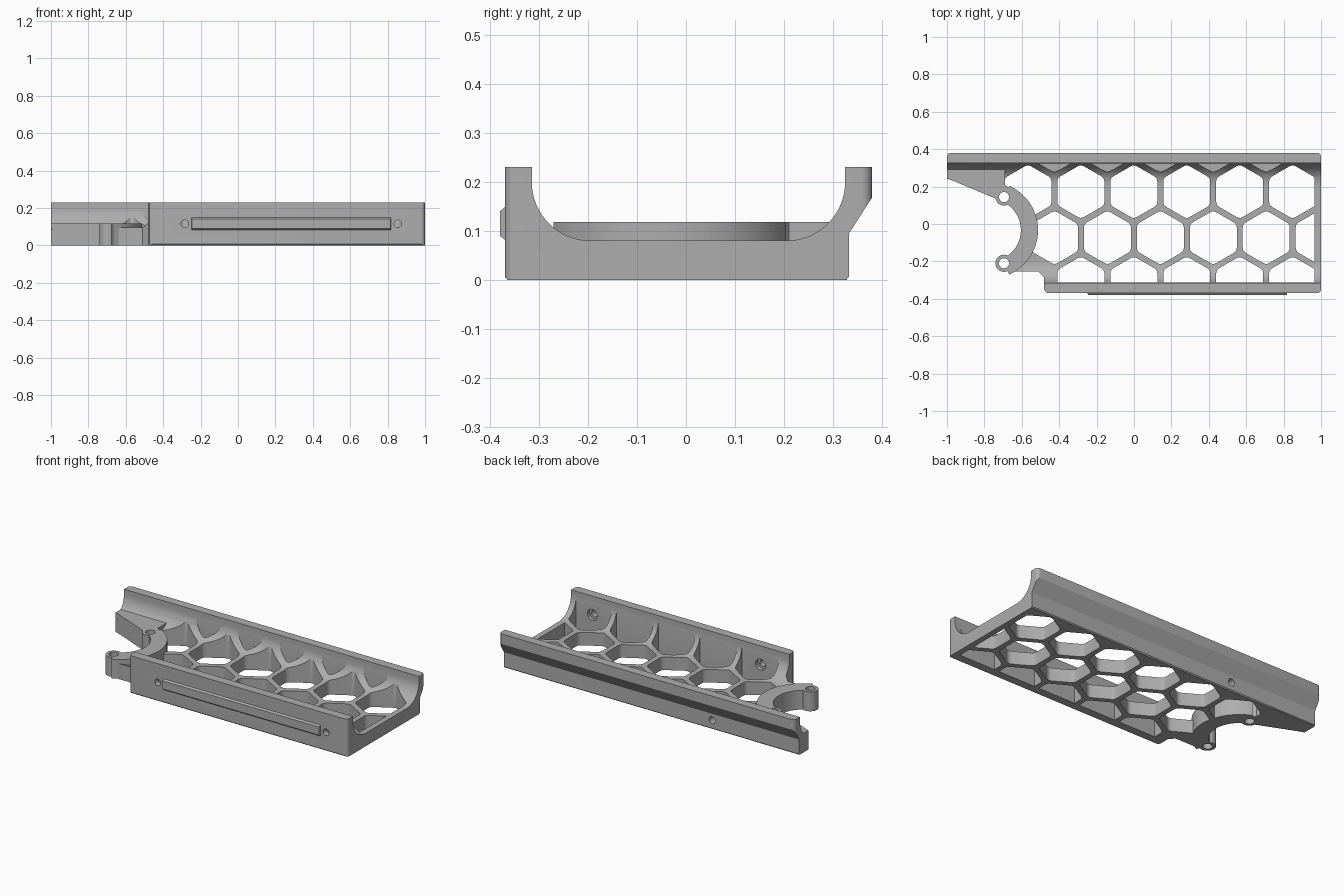
import bpy, bmesh, math
from mathutils import Vector, Matrix

cube = bpy.data.objects.get("Cube")
if cube:
    bpy.data.objects.remove(cube, do_unlink=True)

grey = bpy.data.materials.new("mid_grey")
grey.use_nodes = True
COLOUR = (0.42, 0.42, 0.42, 1)
grey.diffuse_color = COLOUR
grey.node_tree.nodes["Principled BSDF"].inputs["Base Color"].default_value = COLOUR


def finish(name, bm):
    bmesh.ops.recalc_face_normals(bm, faces=bm.faces)
    mesh = bpy.data.meshes.new(name)
    bm.to_mesh(mesh)
    bm.free()
    mesh.materials.append(grey)
    ob = bpy.data.objects.new(name, mesh)
    bpy.context.collection.objects.link(ob)
    return ob


def extrude(bm, faces, vec):
    new = bmesh.ops.extrude_face_region(bm, geom=faces)["geom"]
    bmesh.ops.translate(bm, vec=vec, verts=[v for v in new if isinstance(v, bmesh.types.BMVert)])


def prism(name, outline, z0, z1):
    bm = bmesh.new()
    face = bm.faces.new([bm.verts.new((x, y, z0)) for x, y in outline])
    extrude(bm, [face], (0, 0, z1 - z0))
    return finish(name, bm)


def arc(cx, cy, r, a0, a1, n=16):
    angles = [math.radians(a0 + (a1 - a0) * i / n) for i in range(n + 1)]
    return [(cx + r * math.cos(a), cy + r * math.sin(a)) for a in angles]


def disc(cx, cy, r):
    return arc(cx, cy, r, 0, 345, 23)


def rod(name, x, z, r, y0, y1):
    bm = bmesh.new()
    bmesh.ops.create_cone(bm, cap_ends=True, segments=24, radius1=r, radius2=r, depth=y1 - y0,
                          matrix=Matrix.Translation((x, (y0 + y1) / 2, z)) @ Matrix.Rotation(math.pi / 2, 4, "X"))
    return finish(name, bm)


def combine(target, tool, operation):
    mod = target.modifiers.new("cut", "BOOLEAN")
    mod.object, mod.operation, mod.solver = tool, operation, "EXACT"
    bpy.context.view_layer.objects.active = target
    bpy.ops.object.modifier_apply(modifier=mod.name)
    bpy.data.objects.remove(tool, do_unlink=True)


# Channel body: trough section swept along x
section = [(-0.364, 0), (0.327, 0), (0.333, 0.006), (0.333, 0.095), (0.38, 0.168), (0.38, 0.23), (0.325, 0.23)]
section += arc(0.205, 0.2, 0.12, 0, -90) + arc(-0.195, 0.2, 0.12, -90, -180)
section += [(-0.315, 0.23), (-0.37, 0.23), (-0.37, 0.006)]
bm = bmesh.new()
cap = bm.faces.new([bm.verts.new((-1, y, z)) for y, z in section])
extrude(bm, [cap], (2, 0, 0))
body = finish("channel_body", bm)

# Rounded outer corners of the two rails
for x, y in ((1, 0.38), (-1, 0.38), (1, -0.37)):
    s, t, r = math.copysign(1, x), math.copysign(1, y), 0.022
    fillet = [(x - s * r * (1 - math.sin(a)), y - t * r * (1 - math.cos(a)))
              for a in [math.pi / 2 * i / 6 for i in range(7)]]
    fillet += [(x + s * 0.05, y - t * r), (x + s * 0.05, y + t * 0.05), (x - s * r, y + t * 0.05)]
    combine(body, prism("corner_cutter", fillet, -0.1, 0.4), "DIFFERENCE")

# Open notch at the left end
AX, AY = -0.773, -0.033
notch = [(-1.1, -0.5), (-0.458, -0.5), (-0.458, -0.371), (-0.473, -0.363), (-0.48, -0.35), (-0.48, -0.285), (-0.51, -0.255)]
notch += [(-0.67, -0.255)] + arc(AX, AY, 0.21, -58, 60) + [(-0.72, 0.14), (-1.1, 0.28)]
combine(body, prism("notch_cutter", notch, -0.1, 0.4), "DIFFERENCE")


# Honeycomb openings, clipped at the walls
def rounded_hex(cx, cy, radius, k=0.13):
    pts = [Vector((cx + radius * math.sin(i * math.pi / 3), cy + radius * math.cos(i * math.pi / 3))) for i in range(6)]
    out = []
    for i, p in enumerate(pts):
        a, b = p.lerp(pts[i - 1], k), p.lerp(pts[(i + 1) % 6], k)
        for t in (0, 0.33, 0.67, 1):
            out.append(a.lerp(p, t).lerp(p.lerp(b, t), t))
    return out


PITCH, ROW = 0.283, 0.246
rows = [(-0.567, -0.318, 1, 6, -0.1), (-0.425, -0.073, 0, 6, -0.1),
        (-0.567, 0.173, 0, 6, -0.1), (-0.425, 0.419, 0, 5, 0.08)]
for x0, y, first, last, z0 in rows:
    bm = bmesh.new()
    for k in range(first, last):
        bm.faces.new([bm.verts.new((p.x, p.y, z0)) for p in rounded_hex(x0 + PITCH * k, y, 0.145)])
    for co, no in (((0, -0.314, 0), (0, -1, 0)), ((0, 0.324, 0), (0, 1, 0)), ((0.965, 0, 0), (1, 0, 0))):
        bmesh.ops.bisect_plane(bm, geom=bm.verts[:] + bm.edges[:] + bm.faces[:],
                               plane_co=co, plane_no=no, clear_outer=True)
    extrude(bm, bm.faces[:], (0, 0, 0.4 - z0))
    combine(body, finish("honeycomb_cutter", bm), "DIFFERENCE")

# Curved clip arm with two bosses and the tapering left foot
HOLES = ((-0.695, 0.144), (-0.695, -0.21))
TOP = 0.118
ring = arc(AX, AY, 0.26, -66, 66, 28) + arc(AX, AY, 0.168, 66, -66, 28)
combine(body, prism("clip_arm", ring, 0, TOP), "UNION")
for x, y in HOLES:
    combine(body, prism("boss", disc(x, y, 0.046), 0, TOP), "UNION")
foot = [(-1, 0.245), (-0.715, 0.125), (-0.64, 0.17), (-0.69, 0.21), (-0.69, 0.329), (-1, 0.329)]
combine(body, prism("foot", foot, 0, TOP), "UNION")
for x, y in HOLES:
    combine(body, prism("pin_hole", disc(x, y, 0.027), -0.1, 0.4), "DIFFERENCE")

# Screw holes with counterbores in the front rail, one blind hole at the back
for x in (-0.285, 0.855):
    combine(body, rod("screw_hole", x, 0.115, 0.02, -0.5, -0.25), "DIFFERENCE")
    combine(body, rod("counterbore", x, 0.115, 0.034, -0.335, -0.23), "DIFFERENCE")
combine(body, rod("back_hole", -0.41, 0.055, 0.022, 0.27, 0.45), "DIFFERENCE")

# Raised strip on the front rail, with sloping edges
bm = bmesh.new()
bmesh.ops.create_cube(bm, size=1, matrix=Matrix.Translation((0.285, -0.374, 0.115)) @ Matrix.Diagonal((1.07, 0.012, 0.07, 1)))
for v in bm.verts:
    if v.co.y < -0.375:
        v.co.z += math.copysign(0.01, 0.115 - v.co.z)
        v.co.x += math.copysign(0.005, 0.285 - v.co.x)
strip = finish("front_strip", bm)

for ob in (body, strip):
    bpy.ops.object.select_all(action="DESELECT")
    ob.select_set(True)
    bpy.context.view_layer.objects.active = ob
    bpy.ops.object.shade_smooth_by_angle(angle=math.radians(30))
